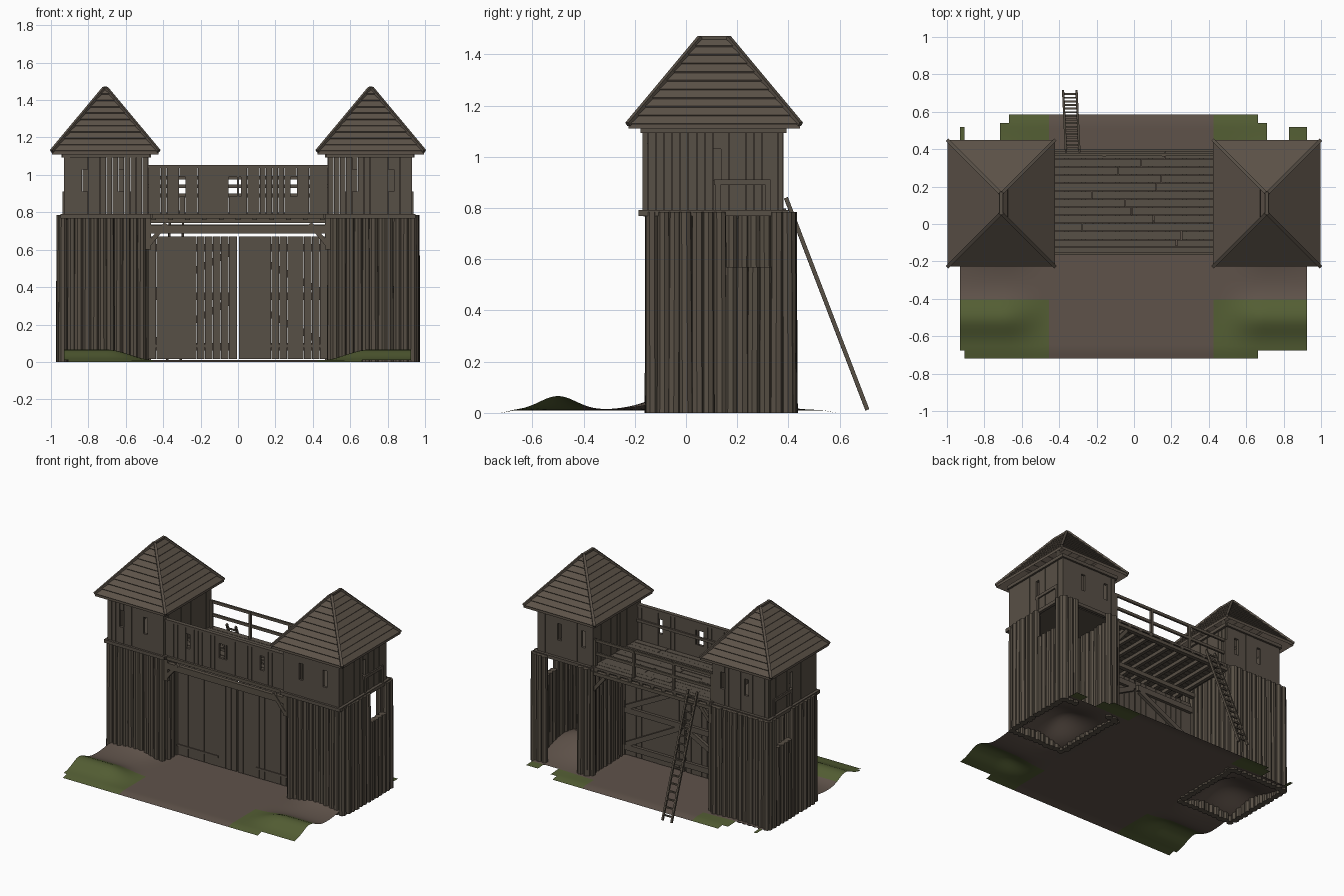
import bpy, bmesh, math, random
from mathutils import Vector, Matrix

if "Cube" in bpy.data.objects:
    bpy.data.objects.remove(bpy.data.objects["Cube"])

random.seed(4)
R = random.uniform


def mat(name, col):
    m = bpy.data.materials.new(name)
    m.diffuse_color = (*col, 1)
    m.use_nodes = True
    m.node_tree.nodes["Principled BSDF"].inputs["Base Color"].default_value = m.diffuse_color
    return m


LOG = mat("log_wood", (0.098, 0.080, 0.060))
PLANK = mat("plank_wood", (0.097, 0.079, 0.061))
ROOF = mat("roof_wood", (0.108, 0.086, 0.066))
EARTH = mat("earth", (0.114, 0.085, 0.068))
GRASS = mat("grass", (0.088, 0.112, 0.034))


def finish(name, bm, *mats):
    bmesh.ops.recalc_face_normals(bm, faces=bm.faces)
    me = bpy.data.meshes.new(name)
    bm.to_mesh(me)
    bm.free()
    ob = bpy.data.objects.new(name, me)
    for m in mats:
        me.materials.append(m)
    bpy.context.collection.objects.link(ob)
    return ob


def beam(bm, a, b, w, h):
    """Square timber from a to b; w is the level width, h the other thickness."""
    a, b = Vector(a), Vector(b)
    d = (b - a).normalized()
    side = d.cross(Vector((0, 0, 1)))
    side = side.normalized() if side.length > 1e-4 else Vector((1, 0, 0))
    up = side.cross(d)
    rot = Matrix((side, d, up)).transposed().to_4x4()
    m = Matrix.Translation((a + b) / 2) @ rot @ Matrix.Diagonal((w, (b - a).length, h, 1))
    bmesh.ops.create_cube(bm, size=1, matrix=m)


def box(bm, x0, x1, y0, y1, z0, z1):
    m = Matrix.Translation(((x0 + x1) / 2, (y0 + y1) / 2, (z0 + z1) / 2))
    bmesh.ops.create_cube(bm, size=1, matrix=m @ Matrix.Diagonal((x1 - x0, y1 - y0, z1 - z0, 1)))


def log(bm, p, z0, z1, d, w):
    r = w * R(0.57, 0.63)
    m = Matrix.Translation((p.x + R(-.003, .003), p.y + R(-.003, .003), (z0 + z1) / 2))
    m = m @ Matrix.Rotation(R(-.006, .006), 4, 'X') @ Matrix.Rotation(R(0, 6), 4, 'Z')
    bmesh.ops.create_cone(bm, cap_ends=True, segments=8, radius1=r, radius2=r * 0.92,
                          depth=z1 - z0, matrix=m)


def plank(bm, p, z0, z1, d, w):
    m = Matrix.Translation((p.x, p.y, (z0 + z1) / 2)) @ Matrix.Rotation(math.atan2(d.y, d.x), 4, 'Z')
    m = m @ Matrix.Diagonal((w * R(.93, .99), 0.016 + R(0, .005), z1 - z0, 1))
    bmesh.ops.create_cube(bm, size=1, matrix=m)


def wall(bm, p0, p1, z0, z1, w, piece, openings=()):
    """Row of upright pieces; openings are (u0, u1, bottom, top) along the row."""
    p0, p1 = Vector(p0), Vector(p1)
    L = (p1 - p0).length
    d = (p1 - p0) / L
    n = round(L / w)
    for i in range(n):
        u = (i + .5) * L / n
        spans = [(z0, z1)]
        for u0, u1, a, b in openings:
            if u0 <= u < u1:
                spans = [(z0, a), (b, z1)]
        for a, b in spans:
            if b - a > 0.01:
                piece(bm, p0 + d * u, a, b, d, L / n)


def slit(u, a=.91, b=1.03):
    return (u - .016, u + .016, a, b)


for s, side in ((-1, "left"), (1, "right")):
    # log palisade of the tower with a side hatch; the right one is open at the back
    bm = bmesh.new()
    wall(bm, (s * .955, -.133), (s * .495, -.133), 0, .785, .043, log)
    wall(bm, (s * .945, -.11), (s * .945, .42), 0, .785, .043, log, [(.25, .44, .57, .785)])
    wall(bm, (s * .505, -.11), (s * .505, .42), 0, .785, .043, log)
    wall(bm, (s * .955, .408), (s * .495, .408), 0, .785, .043, log,
         [(.14, .365, 0, .785)] if s > 0 else [])
    finish(side + "_tower_logs", bm, LOG)

    # plank guard room with slits
    bm = bmesh.new()
    wall(bm, (s * .93, -.16), (s * .48, -.16), .78, 1.1, .032, plank, [slit(.113), slit(.305)])
    wall(bm, (s * .93, .37), (s * .48, .37), .78, 1.1, .032, plank, [slit(.177), slit(.37)])
    wall(bm, (s * .92, -.15), (s * .92, .36), .78, 1.1, .032, plank, [slit(.285)])
    wall(bm, (s * .49, -.15), (s * .49, .36), .78, 1.1, .037, plank)
    x0, x1 = sorted((s * .5, s * .92))
    box(bm, x0, x1, -.15, .36, .775, .79)
    finish(side + "_guard_room", bm, PLANK)

    # belt beams, wall plates and side door frame
    bm = bmesh.new()
    for z, e in ((.78, .009), (1.105, .002)):
        for y in (-.165 - e, .38 + e):
            beam(bm, (s * (.94 + e), y, z), (s * (.475 - e), y, z), .022, .024)
        for x in (.93 + e, .478 - e):
            beam(bm, (s * x, -.165 - e, z), (s * x, .38 + e, z), .022, .024)
    for y in (.125, .32):
        beam(bm, (s * .929, y, .78), (s * .929, y, .9), .02, .02)
    beam(bm, (s * .929, .11, .9), (s * .929, .33, .9), .02, .022)
    finish(side + "_tower_beams", bm, PLANK)

    # lapped-board hip roof
    def rect(t, out=0, dz=0):
        hx, hy = .28 * (1 - t) + .004 + out, .055 + .28 * (1 - t) + out
        return [(s * .71 + a * hx, .11 + b * hy, 1.125 + .338 * t + dz)
                for a, b in ((-1, -1), (1, -1), (1, 1), (-1, 1))]
    bm = bmesh.new()
    loops = [rect(.4, 0, -.015), rect(0, 0, -.015)]
    N = 10
    for i in range(N):
        loops += [rect(i / N), rect(i / N, .003, .005)]
    loops.append(rect(1))
    vs = [[bm.verts.new(c) for c in lp] for lp in loops]
    for a, b in zip(vs, vs[1:]):
        for k in range(4):
            bm.faces.new((a[k], a[(k + 1) % 4], b[(k + 1) % 4], b[k]))
    bm.faces.new(vs[-1])
    finish(side + "_roof", bm, ROOF)

    # hip and ridge poles
    bm = bmesh.new()
    for lo, hi in zip(rect(0, .002, .002), rect(1, 0, .002)):
        beam(bm, lo, hi, .018, .016)
    beam(bm, (s * .71, .05, 1.464), (s * .71, .17, 1.464), .018, .016)
    finish(side + "_roof_ridges", bm, PLANK)

    # gate leaf with ledges and diagonal braces behind
    bm = bmesh.new()
    wall(bm, (s * .005, .0), (s * .48, .0), .015, .67, .043, plank)
    for z in (.08, .35, .61):
        beam(bm, (s * .01, .022, z), (s * .475, .022, z), .022, .04)
    for z0, z1 in ((.1, .33), (.37, .59)):
        beam(bm, (s * .46, .022, z0), (s * .03, .022, z1), .022, .035)
    beam(bm, (s * .15, -.012, .085), (s * .48, -.012, .085), .006, .014)
    finish(side + "_gate_leaf", bm, PLANK)

    # corner posts and knee braces holding the walkway
    bm = bmesh.new()
    for y in (-.13, .39):
        beam(bm, (s * .48, y, 0 if y > 0 else .6), (s * .48, y, .77), .03, .03)
        beam(bm, (s * .475, y - .01, .63), (s * .385, y - .01, .74), .022, .024)
    finish(side + "_walkway_braces", bm, LOG)

# front parapet with three lookouts
bm = bmesh.new()
wall(bm, (-.48, -.14), (.48, -.14), .78, 1.04, .0333, plank,
     [(.16, .193, .885, .99), (.446, .513, .885, .99), (.767, .8, .885, .99)])
beam(bm, (-.48, -.14, 1.045), (.48, -.14, 1.045), .03, .016)
beam(bm, (-.48, -.125, .94), (.48, -.125, .94), .014, .02)
beam(bm, (0, -.14, .88), (0, -.14, 1.0), .012, .016)
finish("front_parapet", bm, PLANK)

# walkway floor boards
bm = bmesh.new()
for i in range(12):
    y = -.125 + i * .0432
    c = R(-.3, .3)
    box(bm, -.49, c - .002, y, y + .0405, .782, .796 + R(0, .003))
    box(bm, c + .002, .49, y, y + .0405, .782, .796 + R(0, .003))
finish("walkway_floor", bm, PLANK)

# walkway beams and joists
bm = bmesh.new()
for y, z, h in ((-.15, .778, .024), (-.13, .71, .045), (.385, .755, .024), (.03, .72, .03)):
    beam(bm, (-.49, y, z), (.49, y, z), .03, h)
for i in range(11):
    x = -.45 + i * .09
    beam(bm, (x, -.13, .77), (x, .39, .77), .025, .024)
finish("walkway_beams", bm, LOG)

# rear railing
bm = bmesh.new()
for x in (-.47, -.16, .16, .47):
    beam(bm, (x, .37, .78), (x, .37, .99), .018, .018)
for z in (.89, .985):
    beam(bm, (-.48, .37, z), (.48, .37, z), .014, .02)
finish("rear_railing", bm, LOG)

# ladder
bm = bmesh.new()
foot, top = Vector((-.343, .708, .012)), Vector((-.328, .39, .84))
half = Vector((.036, 0, 0))
for k in (-1, 1):
    beam(bm, foot + half * k, top + half * k, .012, .016)
for i in range(16):
    p = foot.lerp(top, (i + .7) / 16.4)
    beam(bm, p - half * 1.1, p + half * 1.1, .01, .01)
finish("ladder", bm, LOG)


# ground sheet with mounds
def height(x, y):
    x = abs(x)
    t = min(1, max(0, (x - .45) / .25))
    w = t * t * (3 - 2 * t)
    front = .056 * math.exp(-((y + .5) / .1) ** 2)
    tower = .12 * math.exp(-((y - .08) / .21) ** 2) * math.exp(-((x - .72) / .28) ** 2)
    edge = min(1, (y + .72) / .05, (.585 - y) / .05)
    return .01 * max(0, edge) + w * (front + tower)


def inside(x, y):
    if y < -.68:
        return -.895 < x < .66
    if y > .545:
        return -.67 < x < .665
    if y > .51:
        return abs(x) < .705
    if y > .46:
        return abs(x) < .705 or x < -.895 or x > .82
    return True


bm = bmesh.new()
NX, NY, DX, DY = 78, 58, 1.855 / 78, .0225
grid = [[bm.verts.new((-.93 + i * DX, -.72 + j * DY, height(-.93 + i * DX, -.72 + j * DY)))
         for j in range(NY + 1)] for i in range(NX + 1)]
for i in range(NX):
    for j in range(NY):
        x, y = -.93 + (i + .5) * DX, -.72 + (j + .5) * DY
        if inside(x, y):
            f = bm.faces.new((grid[i][j], grid[i + 1][j], grid[i + 1][j + 1], grid[i][j + 1]))
            f.smooth = True
            f.material_index = int(not -.455 < x < .43 and (y < -.4 or y > .45))
bmesh.ops.delete(bm, geom=[v for v in bm.verts if not v.link_faces], context='VERTS')
finish("ground", bm, EARTH, GRASS)
